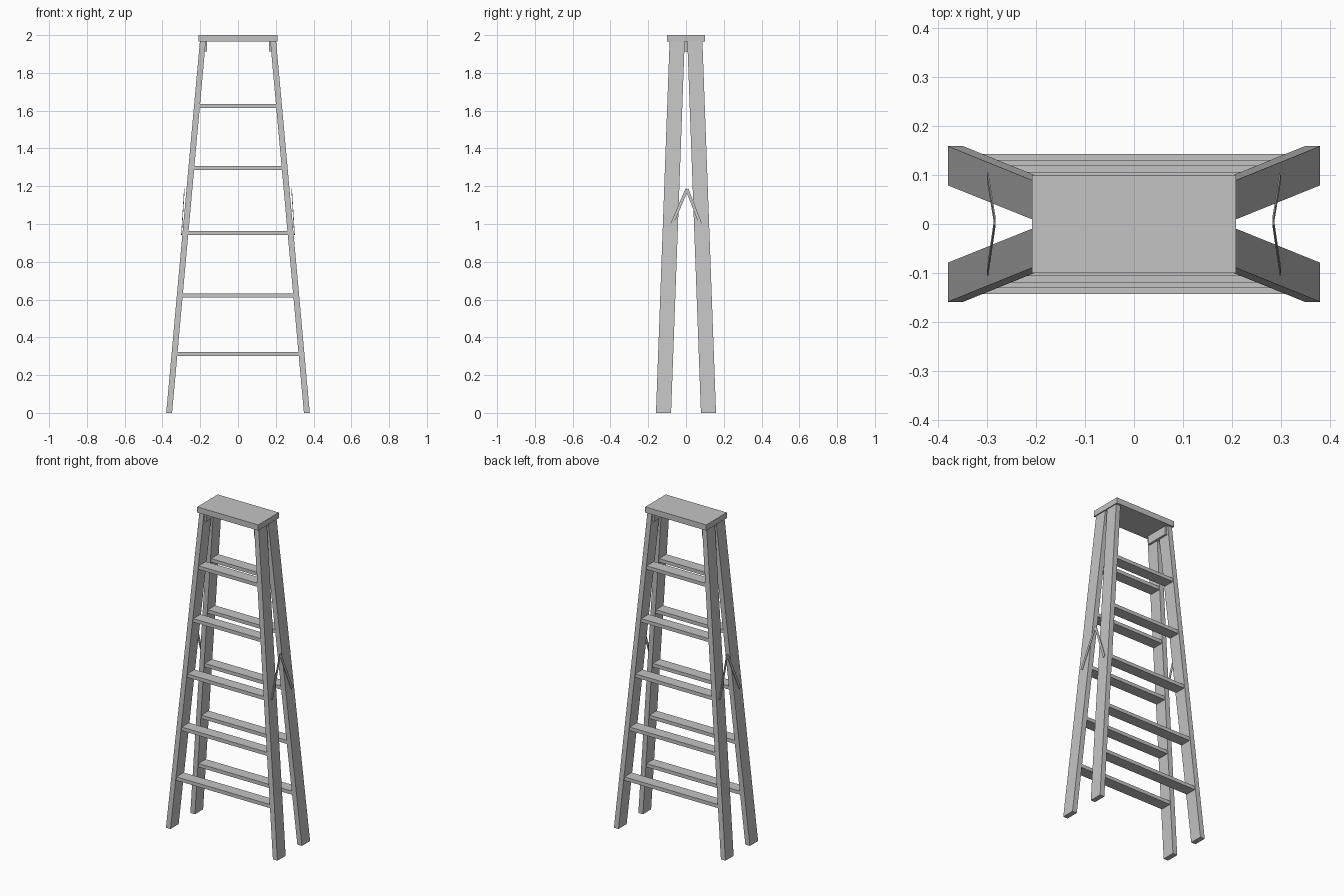
import bpy
from mathutils import Vector

cube = bpy.data.objects.get("Cube")
if cube:
    bpy.data.objects.remove(cube, do_unlink=True)

grey = bpy.data.materials.new("plain_grey")
grey.use_nodes = True
colour = (0.55, 0.55, 0.55, 1)
grey.diffuse_color = colour
grey.node_tree.nodes["Principled BSDF"].inputs["Base Color"].default_value = colour

HEIGHT = 1.965   # underside of the top board
FACES = [(0, 3, 2, 1), (4, 5, 6, 7), (0, 1, 5, 4), (1, 2, 6, 5), (2, 3, 7, 6), (3, 0, 4, 7)]


def prism(name, bottom, top):
    """Six-sided solid between two four-cornered loops."""
    mesh = bpy.data.meshes.new(name)
    mesh.from_pydata([tuple(p) for p in bottom + top], [], FACES)
    mesh.materials.append(grey)
    obj = bpy.data.objects.new(name, mesh)
    bpy.context.collection.objects.link(obj)
    # Consistent outward normals, also on mirrored parts
    import bmesh
    bm = bmesh.new()
    bm.from_mesh(mesh)
    bmesh.ops.recalc_face_normals(bm, faces=bm.faces)
    bm.to_mesh(mesh)
    bm.free()
    return obj


def loop(x0, x1, y0, y1, z):
    return [(x0, y0, z), (x1, y0, z), (x1, y1, z), (x0, y1, z)]


def box(name, x0, x1, y0, y1, z0, z1):
    return prism(name, loop(x0, x1, y0, y1, z0), loop(x0, x1, y0, y1, z1))


def outer_x(z):
    return 0.38 - 0.178 * z / HEIGHT


def rail_y(z):
    return 0.119 - 0.072 * z / HEIGHT


# Top board
box("top_board", -0.208, 0.208, -0.1, 0.1, HEIGHT, 2.0)

for side, s in (("left", 1), ("right", -1)):
    # Leaning side rails
    for end, e in (("front", -1), ("back", 1)):
        loops = []
        for z in (0, HEIGHT):
            x, y = outer_x(z), rail_y(z)
            loops.append(loop(s * (x - 0.031), s * x, e * (y - 0.04), e * (y + 0.04), z))
        prism(f"{end}_{side}_rail", *loops)

    # Cleat under the top board
    box(f"{side}_cleat", s * 0.163, s * 0.188, -0.075, 0.075, 1.912, HEIGHT)

    # Folding spreader: two thin bars meeting at a raised pivot
    pivot = Vector((s * 0.284, 0.005, 1.185))
    for end, e in (("front", -1), ("back", 1)):
        foot = Vector((s * 0.299, e * 0.098, 0.945))
        along = (foot - pivot).normalized()
        wide = along.cross(Vector((s, 0, 0))).normalized() * 0.008
        thick = Vector((0.0015, 0, 0))
        ends = [[p - wide - thick, p + wide - thick, p + wide + thick, p - wide + thick]
                for p in (foot, pivot)]
        prism(f"{end}_{side}_spreader", *ends)

# Steps between the rails, front and back
for end, e in (("front", -1), ("back", 1)):
    for i, z in enumerate((0.312, 0.622, 0.953, 1.297, 1.625)):
        half = outer_x(z) - 0.026
        y = e * rail_y(z)
        box(f"{end}_step_{i + 1}", -half, half, y - 0.035, y + 0.035, z - 0.011, z + 0.011)
